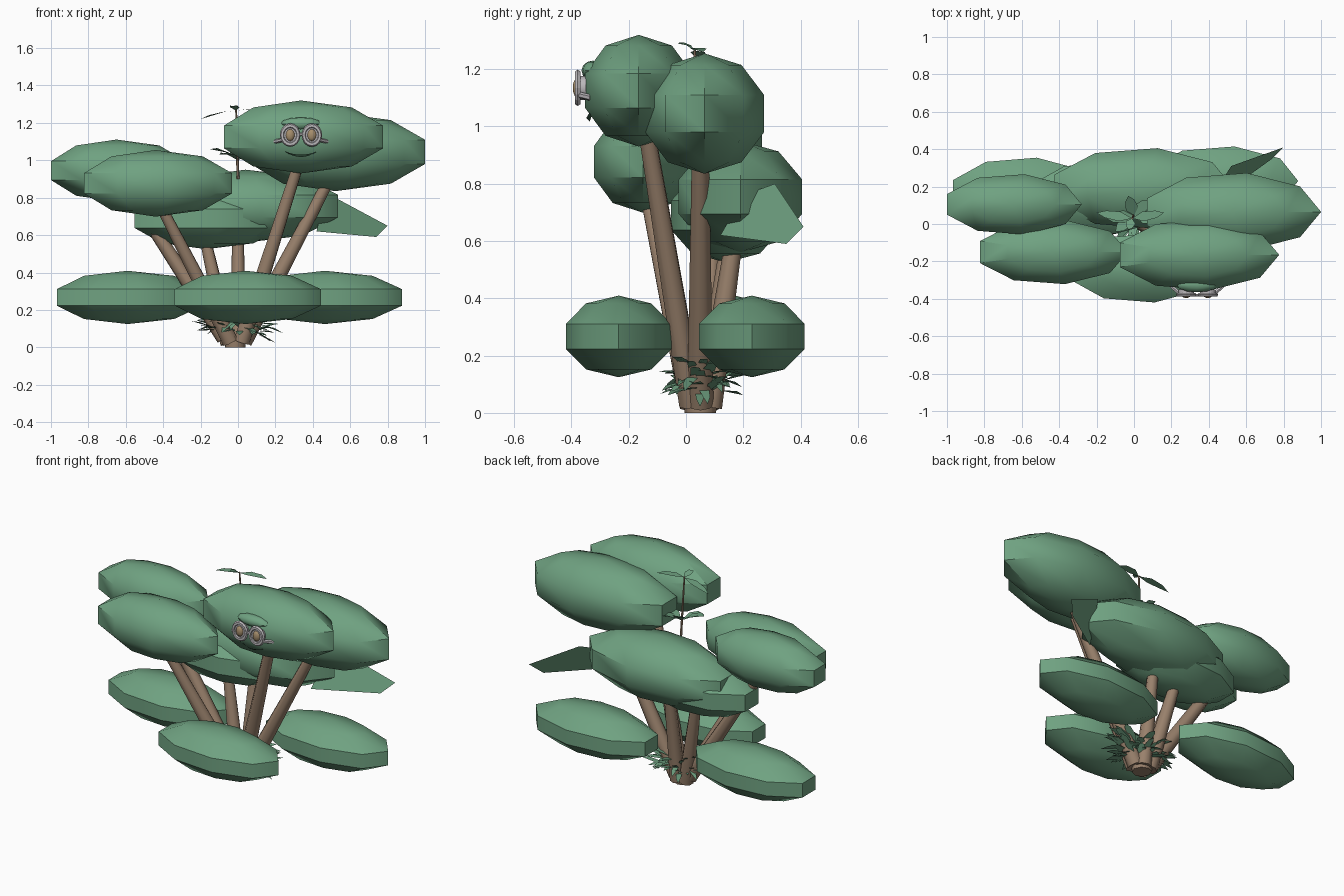
import bpy, bmesh, math, random
from mathutils import Vector, Matrix

if "Cube" in bpy.data.objects:
    bpy.data.objects.remove(bpy.data.objects["Cube"])

random.seed(4)


def material(name, rgb):
    m = bpy.data.materials.new(name)
    m.diffuse_color = (*rgb, 1)
    m.use_nodes = True
    m.node_tree.nodes["Principled BSDF"].inputs["Base Color"].default_value = m.diffuse_color
    return m


GREEN = material("leaf green", (0.16, 0.36, 0.22))
DARK = material("mouth green", (0.09, 0.22, 0.13))
BARK = material("bark brown", (0.32, 0.22, 0.15))
GREY = material("frame grey", (0.50, 0.48, 0.50))
TAN = material("lens tan", (0.38, 0.27, 0.15))


def finish(name, bm, mat, angle=None):
    bmesh.ops.recalc_face_normals(bm, faces=bm.faces)
    mesh = bpy.data.meshes.new(name)
    bm.to_mesh(mesh)
    bm.free()
    mesh.materials.append(mat)
    ob = bpy.data.objects.new(name, mesh)
    bpy.context.collection.objects.link(ob)
    if angle:
        bpy.ops.object.select_all(action='DESELECT')
        ob.select_set(True)
        bpy.context.view_layer.objects.active = ob
        bpy.ops.object.shade_smooth_by_angle(angle=math.radians(angle))
    return ob


def ellipsoid(name, center, radii, mat=GREEN, segs=9, rings=5, tilt=0):
    """Low-poly ball with a vertex column pointing to +x."""
    bm = bmesh.new()
    c, r = Vector(center), Vector(radii)
    turn = Matrix.Rotation(math.radians(tilt), 3, 'X')

    def vert(lat, lon):
        p = Vector((math.cos(lat) * math.cos(lon) * r.x,
                    math.cos(lat) * math.sin(lon) * r.y, math.sin(lat) * r.z))
        return bm.verts.new(c + turn @ p)
    top, bottom = vert(math.pi / 2, 0), vert(-math.pi / 2, 0)
    loops = [[vert(math.pi / 2 - math.pi * i / rings, math.tau * j / segs)
              for j in range(segs)] for i in range(1, rings)]
    for j in range(segs):
        k = (j + 1) % segs
        bm.faces.new((top, loops[0][j], loops[0][k]))
        bm.faces.new((bottom, loops[-1][k], loops[-1][j]))
        for a, b in zip(loops, loops[1:]):
            bm.faces.new((a[j], b[j], b[k], a[k]))
    return finish(name, bm, mat, 40)


def rod(name, a, b, ra, rb, mat, sides=8):
    """Tapered cylinder from a to b."""
    a, b = Vector(a), Vector(b)
    d = b - a
    bm = bmesh.new()
    m = Matrix.Translation((a + b) / 2) @ d.to_track_quat('Z', 'Y').to_matrix().to_4x4()
    bmesh.ops.create_cone(bm, cap_ends=True, segments=sides, radius1=ra,
                          radius2=rb, depth=d.length, matrix=m)
    return finish(name, bm, mat, 50)


def leaf(bm, base, tip, width, droop=0.0):
    """Flat pointed leaf with a wide middle."""
    base, tip = Vector(base), Vector(tip)
    d = tip - base
    side = d.cross(Vector((0, 0, 1))).normalized() * width
    up = Vector((0, 0, droop))
    pts = [base, base + d * 0.35 + side + up, base + d * 0.75 + side * 0.75 + up,
           tip, base + d * 0.75 - side * 0.75 + up, base + d * 0.35 - side + up]
    bm.faces.new([bm.verts.new(p) for p in pts])


# Canopies
canopies = {
    "face_canopy": ((0.337, -0.165, 1.125), (0.462, 0.200, 0.195)),
    "right_canopy": ((0.52, 0.065, 1.045), (0.505, 0.222, 0.210)),
    "left_canopy": ((-0.65, 0.105, 0.945), (0.390, 0.172, 0.166)),
    "front_left_canopy": ((-0.44, -0.15, 0.877), (0.428, 0.183, 0.178)),
    "back_canopy": ((0.04, 0.19, 0.755), (0.520, 0.230, 0.195)),
    "middle_canopy": ((-0.17, 0.14, 0.69), (0.430, 0.205, 0.165)),
    "low_front_canopy": ((0.04, -0.235, 0.267), (0.424, 0.197, 0.1425)),
    "low_left_canopy": ((-0.59, 0.17, 0.267), (0.424, 0.197, 0.1425)),
    "low_right_canopy": ((0.465, 0.23, 0.267), (0.434, 0.197, 0.1425)),
}
for name, (c, r) in canopies.items():
    ellipsoid(name, c, r)

# Trunks fanning out from the root
trunks = [
    ((0.02, 0.02, 0.03), (0.33, -0.14, 1.00)),
    ((0.03, 0.05, 0.03), (0.49, 0.05, 0.90)),
    ((-0.04, 0.02, 0.03), (-0.41, -0.13, 0.75)),
    ((-0.07, 0.06, 0.05), (-0.58, 0.10, 0.83)),
    ((-0.05, 0.07, 0.02), (-0.18, 0.15, 0.60)),
    ((0.00, 0.08, 0.02), (0.00, 0.17, 0.62)),
]
for i, (a, b) in enumerate(trunks):
    rod(f"trunk_{i + 1}", a, b, 0.046, 0.030, BARK)
rod("root", (-0.015, 0.05, 0.0), (-0.015, 0.05, 0.06), 0.055, 0.06, BARK)

# Grass tuft around the root
bm = bmesh.new()
for i in range(64):
    a = math.tau * i / 64 + random.uniform(-0.1, 0.1)
    c, s = math.cos(a), math.sin(a)
    z = random.uniform(0.06, 0.15)
    reach = random.uniform(0.6, 1.0)
    base = (0.06 * c + 0.005, 0.05 + 0.04 * s, z)
    tip = (0.005 + 0.26 * c * reach, 0.055 + 0.155 * s * reach,
           z + random.uniform(-0.07, 0.08))
    leaf(bm, base, tip, random.uniform(0.015, 0.025), 0.012)
finish("grass", bm, GREEN)

# Flat leaf behind the right side
bm = bmesh.new()
bm.faces.new([bm.verts.new(p) for p in (
    (0.80, 0.41, 0.65), (0.74, 0.35, 0.59), (0.42, 0.12, 0.62),
    (0.45, 0.20, 0.76), (0.52, 0.31, 0.80))])
finish("back_leaf", bm, GREEN)

# Sprout with two leaf tiers
rod("sprout_stem", (0, 0.05, 0.90), (-0.01, 0.03, 1.27), 0.008, 0.005, BARK, 6)
bm = bmesh.new()
top = (-0.01, 0.03, 1.265)
for tip in ((-0.20, 0.06, 1.22), (0.16, 0.06, 1.26), (-0.03, -0.03, 1.29)):
    leaf(bm, top, tip, 0.026, 0.01)
low = (0, 0.045, 1.0)
for tip in ((-0.15, 0.03, 1.06), (-0.03, 0.15, 1.06), (-0.10, -0.04, 1.03),
            (0.15, 0.02, 1.03), (0.08, 0.13, 1.04)):
    leaf(bm, low, tip, 0.034, 0.02)
finish("sprout_leaves", bm, GREEN)

# Spectacles on the face canopy
FX = 0.337
for side, word in ((-1, "left"), (1, "right")):
    x = FX + side * 0.058
    bpy.ops.mesh.primitive_torus_add(
        major_segments=16, minor_segments=6, major_radius=0.043, minor_radius=0.012,
        location=(x, -0.378, 1.135), rotation=(math.pi / 2, 0, 0))
    ring = bpy.context.object
    ring.name = word + "_frame"
    ring.scale.y = 1.15
    ring.data.materials.append(GREY)
    rod(word + "_lens", (x, -0.35, 1.135), (x, -0.382, 1.135), 0.042, 0.042, GREY, 14)
    ellipsoid(word + "_eye", (x, -0.382, 1.135), (0.024, 0.014, 0.032), TAN, 10, 6)
    rod(word + "_arm", (x + side * 0.035, -0.372, 1.11),
        (x + side * 0.082, -0.33, 1.10), 0.011, 0.011, GREY, 6)
rod("bridge", (FX - 0.02, -0.38, 1.14), (FX + 0.02, -0.38, 1.14), 0.008, 0.008, GREY, 6)

# Brow bump and curved mouth
ellipsoid("brow", (FX, -0.325, 1.195), (0.11, 0.04, 0.035), GREEN, 12, 6)
bm = bmesh.new()
rows = []
for i in range(9):
    t = i / 4 - 1
    z = 1.018 + 0.028 * t * t
    h = 0.011 * (1 - t * t) + 0.001
    rows.append([bm.verts.new((FX + 0.085 * t, -0.336 + 0.01 * t * t - k * 0.012, z + k * h))
                 for k in (0, 1)])
for a, b in zip(rows, rows[1:]):
    bm.faces.new((a[0], b[0], b[1], a[1]))
finish("mouth", bm, DARK)
